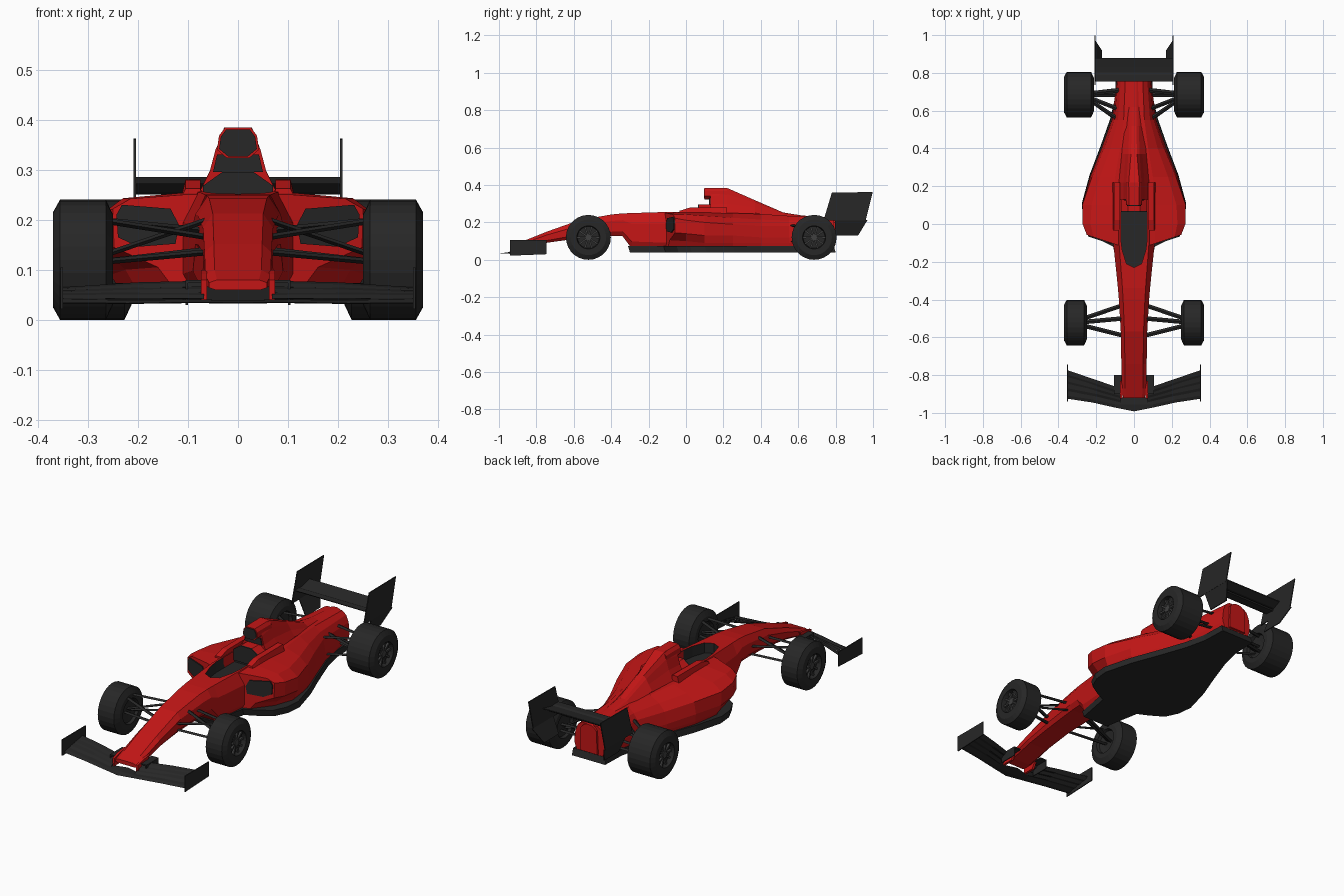
import bpy, bmesh, math
from mathutils import Vector

if "Cube" in bpy.data.objects:
    bpy.data.objects.remove(bpy.data.objects["Cube"])

def material(name, rgb):
    m = bpy.data.materials.new(name)
    m.diffuse_color = (*rgb, 1)
    m.use_nodes = True
    m.node_tree.nodes["Principled BSDF"].inputs["Base Color"].default_value = m.diffuse_color
    return m

RED = material("red_paint", (0.55, 0.008, 0.008))
DARK = material("dark_composite", (0.02, 0.02, 0.02))
RIM = material("rim_grey", (0.05, 0.05, 0.05))

def loft(name, strips, mat, mirror=False):
    """Skin lists of equal-length rings, with closed ends; optionally mirrored in x."""
    bm = bmesh.new()
    for rings in strips:
        for s in ((1, -1) if mirror else (1,)):
            vs = [[bm.verts.new((s * p[0], p[1], p[2])) for p in r] for r in rings]
            n = len(vs[0])
            for a, b in zip(vs, vs[1:]):
                for i in range(n):
                    j = (i + 1) % n
                    bm.faces.new((a[i], a[j], b[j], b[i]))
            bm.faces.new(vs[0][::-1])
            bm.faces.new(vs[-1])
    bmesh.ops.recalc_face_normals(bm, faces=bm.faces[:])
    me = bpy.data.meshes.new(name)
    bm.to_mesh(me)
    bm.free()
    me.materials.append(mat)
    ob = bpy.data.objects.new(name, me)
    bpy.context.collection.objects.link(ob)
    return ob

def sym(y, half):
    """Symmetric cross-section ring from (x, z) half points, bottom to top."""
    return [(x, y, z) for x, z in half] + [(-x, y, z) for x, z in reversed(half)]

def plate(points, offset):
    return [points, [tuple(Vector(p) + Vector(offset)) for p in points]]

def box(x0, x1, y0, y1, z0, z1):
    return plate([(x0, y0, z0), (x1, y0, z0), (x1, y1, z0), (x0, y1, z0)], (0, 0, z1 - z0))

def rod(a, b, w=0.012, h=0.006):
    return [[(x, y - w, z), (x, y, z + h), (x, y + w, z), (x, y, z - h)] for x, y, z in (a, b)]

# Nose and cockpit tub: y, half width, bottom, top
tub_sections = [(-.92, .058, .06, .08), (-.87, .065, .062, .10), (-.74, .067, .092, .152),
                (-.57, .07, .115, .212), (-.4, .08, .127, .242), (-.34, .085, .127, .248),
                (-.29, .09, .06, .25), (-.1, .11, .05, .256), (.2, .115, .05, .256)]
tub = loft("nose_and_tub", [[sym(y, [(w * .8, b), (w, b + .2 * (t - b)), (w, t - .3 * (t - b)), (w * .72, t)])
                             for y, w, b, t in tub_sections]], RED)

# Cockpit opening, cut faces dark
tub.data.materials.append(DARK)
outline = [(.04, -.21), (.062, -.14), (.07, -.08), (.07, .07)]
ring = [(x, y, .2) for x, y in outline] + [(-x, y, .2) for x, y in outline[::-1]] + [(0, -.23, .2)]
cutter = loft("cockpit_cutter", [plate(ring, (0, 0, .15))], RED)
cutter.data.materials.append(DARK)
for p in cutter.data.polygons:
    p.material_index = 1
mod = tub.modifiers.new("cockpit", 'BOOLEAN')
mod.operation, mod.solver, mod.object = 'DIFFERENCE', 'EXACT', cutter
bpy.context.view_layer.objects.active = tub
bpy.ops.object.modifier_apply(modifier=mod.name)
bpy.data.objects.remove(cutter)

# Sidepods: y, sweep, inner x, then x/z points from the deck round to the floor
pods = [(-.14, .33, .07, [(.11, .25), (.215, .242), (.25, .222), (.248, .145), (.16, .105), (.13, .065)]),
        (.0, 0, .07, [(.11, .254), (.23, .243), (.272, .212), (.27, .14), (.225, .1), (.205, .065)]),
        (.1, 0, .07, [(.11, .254), (.225, .235), (.274, .2), (.272, .13), (.255, .09), (.24, .065)]),
        (.25, 0, 0, [(.1, .25), (.18, .225), (.222, .19), (.232, .13), (.228, .09), (.22, .065)]),
        (.4, 0, 0, [(.075, .245), (.125, .215), (.158, .18), (.172, .12), (.172, .09), (.17, .065)]),
        (.55, 0, 0, [(.055, .235), (.085, .21), (.105, .18), (.116, .12), (.118, .09), (.118, .065)]),
        (.79, 0, 0, [(.045, .222), (.068, .205), (.082, .17), (.088, .12), (.085, .1), (.075, .075)])]
loft("sidepods", [[[(x, y + sw * x, z) for x, z in [(xi, pts[-1][1]), (xi, pts[0][1])] + pts]
                   for y, sw, xi, pts in pods]], RED, True)

# Dark inlet openings on the swept sidepod fronts
inlet = [(.125, .152), (.118, .19), (.135, .222), (.232, .23), (.243, .21), (.24, .165), (.2, .146)]
loft("sidepod_inlets", [plate([(x, -.146 + .33 * x, z) for x, z in inlet], (0, .02, 0))], DARK, True)

# Engine cover spine
spine = [(.13, [(.09, .07), (.08, .25), (.057, .295), (.045, .34), (.028, .375)]),
         (.22, [(.09, .07), (.08, .25), (.055, .3), (.04, .35), (.028, .384)]),
         (.37, [(.08, .07), (.065, .25), (.045, .28), (.03, .305), (.016, .318)]),
         (.52, [(.07, .07), (.055, .225), (.04, .235), (.025, .247), (.012, .253)]),
         (.62, [(.06, .07), (.048, .215), (.036, .225), (.024, .232), (.012, .237)]),
         (.8, [(.05, .08), (.045, .2), (.035, .212), (.022, .22), (.012, .224)])]
loft("engine_cover", [[sym(y, h) for y, h in spine]], RED)

# Airbox with dark mouth
mouth = [(.022, .323), (.042, .34), (.038, .368), (.026, .384)]
loft("airbox", [[sym(.1, mouth), sym(.22, mouth)]], RED)
loft("airbox_mouth", [[sym(.096, [(x * .9, .354 + (z - .354) * .88) for x, z in mouth]),
                       sym(.11, [(x * .9, .354 + (z - .354) * .88) for x, z in mouth])]], DARK)

# Headrest block, its dark facing, and the panel under the airbox
rest = [(.07, .21), (.07, .268), (.032, .295)]
loft("headrest", [[sym(.07, rest), sym(.15, rest)]], RED)
loft("headrest_pad", [[sym(.064, rest), sym(.072, rest)]], DARK)
loft("airbox_lower_panel", [[sym(.124, [(.05, .295), (.042, .33)]),
                             sym(.132, [(.05, .295), (.042, .33)])]], DARK)
loft("cockpit_sides", [[[(.072, y, .24), (.115, y, .24), (.105, y, z), (.075, y, z)]
                        for y, z in ((-.035, .262), (.02, .279), (.22, .28))]], RED, True)

# Floor and diffuser
edge = [(.075, -.31), (.095, -.2), (.11, -.12), (.17, -.09), (.235, -.05), (.268, .02), (.276, .1),
        (.235, .25), (.178, .4), (.125, .55), (.1, .66), (.095, .79)]
loft("floor", [[[(x, y + dy, z) for x, y in edge] + [(-x, y + dy, z) for x, y in edge[::-1]]
                for z, dy in ((.04, .01), (.074, 0))]], DARK)

# Wheels: lathe profile round the axle, plus spokes
def wheel(name, y, x0, x1, r=.12, seg=28):
    prof = [(.03, x0 + .02), (.06, x0 + .015), (.065, x0), (.09, x0), (r, x0 + .014), (r, x1 - .014),
            (.095, x1), (.062, x1), (.058, x1 - .025), (.01, x1 - .025)]
    rings = [[(x, y + a * math.cos(t), r + a * math.sin(t))
              for t in (2 * math.pi * k / seg for k in range(seg))] for a, x in prof]
    loft(name + "_tyres", [rings], DARK, True)
    spokes = []
    for k in range(10):
        t = 2 * math.pi * k / 10
        c, s = math.cos(t), math.sin(t)
        sect = [(a * c - b * s, a * s + b * c) for a, b in ((.008, -.004), (.06, -.005), (.06, .005), (.008, .004))]
        spokes.append(plate([(x1 - .027, y + u, r + v) for u, v in sect], (.013, 0, 0)))
    hub = [[(x, y + .018 * math.cos(k * math.pi / 5), r + .018 * math.sin(k * math.pi / 5))
            for k in range(10)] for x in (x1 - .027, x1 - .01)]
    loft(name + "_rims", spokes + [hub], RIM, True)

wheel("front", -.522, .25, .37)
wheel("rear", .685, .213, .37)

# Suspension arms
loft("front_suspension", [rod(a, b) for a, b in (
    ((.06, -.43, .178), (.28, -.505, .2)), ((.06, -.59, .165), (.28, -.535, .2)),
    ((.06, -.43, .14), (.28, -.505, .115)), ((.06, -.59, .135), (.28, -.535, .115)),
    ((.06, -.5, .2), (.28, -.52, .125)))], DARK, True)
loft("rear_suspension", [rod(a, b) for a, b in (
    ((.06, .54, .185), (.24, .66, .175)), ((.06, .71, .185), (.24, .69, .175)),
    ((.07, .54, .1), (.24, .66, .09)), ((.07, .71, .1), (.24, .69, .09)),
    ((.06, .6, .2), (.24, .67, .1)), ((.07, .685, .13), (.24, .685, .12)))], DARK, True)

# Front wing: slats fanning out from the centre plane
def foil(x, y0, y1, z, rise):
    ym = y0 + .4 * (y1 - y0)
    return [(x, y0, z), (x, ym, z + rise * .2 - .003), (x, y1, z + rise), (x, ym, z + rise * .4 + .003)]

slats = [[foil(0, -.992, -.9, .035, .004), foil(.1, -.972, -.93, .035, .006),
          foil(.22, -.945, -.905, .033, .008), foil(.352, -.925, -.885, .034, .01)]]
for k in range(3):
    slats.append([foil(.068, -.945 + .022 * k, -.915 + .022 * k, .042 + .012 * k, .012),
                  foil(.2, -.913 + .027 * k, -.88 + .027 * k, .043 + .01 * k, .012),
                  foil(.352, -.885 + .036 * k, -.846 + .036 * k, .042 + .006 * k, .011)])
loft("front_wing", slats, DARK, True)
loft("front_wing_endplates", [plate([(.35, -.94, .022), (.35, -.745, .03), (.35, -.745, .105),
                                     (.35, -.94, .105)], (.005, 0, 0))], DARK, True)
loft("front_wing_vanes", [box(.1, .105, -.9, -.8, .03, .08), box(.064, .103, -.9, -.8, .074, .08)], DARK, True)
loft("nose_pylons", [plate([(.062, -.925, .04), (.062, -.86, .04), (.062, -.83, .1), (.062, -.88, .092),
                            (.062, -.925, .08)], (.012, 0, 0))], RED, True)

# Rear wing: two planes, endplates, and inward-turned lower plates
loft("rear_wing", [[[(x, .755, .272), (x, .78, .255), (x, .83, .25), (x, .835, .256), (x, .79, .272)]
                    for x in (-.205, .205)],
                   [[(x, .80, .268), (x, .84, .262), (x, .88, .28), (x, .88, .285), (x, .83, .274)]
                    for x in (-.205, .205)]], DARK)
loft("rear_wing_endplates", [plate([(.204, .735, .21), (.204, .78, .36), (.204, .998, .362),
                                    (.204, .96, .21)], (.005, 0, 0))], DARK, True)
loft("rear_wing_lower_plates", [plate([(.204, .795, .212), (.204, .97, .212), (.17, .92, .13),
                                       (.17, .8, .13)], (.005, 0, 0))], DARK, True)
